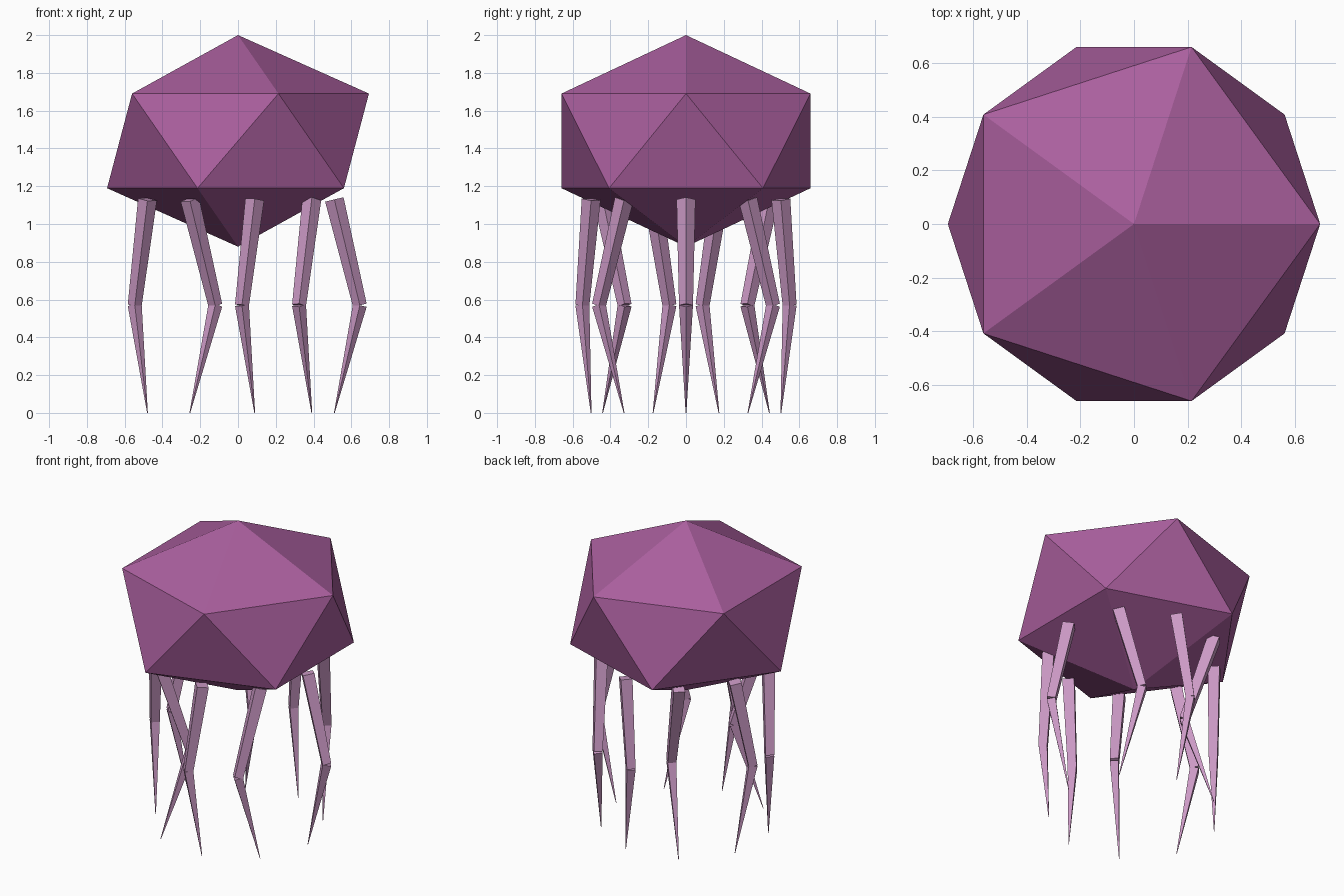
import bpy
import bmesh
from math import cos, sin, tau
from mathutils import Matrix, Vector

cube = bpy.data.objects.get("Cube")
if cube:
    bpy.data.objects.remove(cube, do_unlink=True)


def make_material(name, color):
    mat = bpy.data.materials.new(name)
    mat.use_nodes = True
    mat.diffuse_color = color
    mat.node_tree.nodes["Principled BSDF"].inputs["Base Color"].default_value = color
    return mat


def make_object(name, bm, mat):
    mesh = bpy.data.meshes.new(name)
    bm.to_mesh(mesh)
    bm.free()
    mesh.materials.append(mat)
    obj = bpy.data.objects.new(name, mesh)
    bpy.context.collection.objects.link(obj)
    return obj


def add_segment(bm, start, end, r_start, r_end):
    """Four-sided tapered prism between two points."""
    axis = end - start
    turn = Vector((0, 0, -1)).rotation_difference(axis).to_matrix().to_4x4()
    # the prism hangs downwards, so its upper end is the start
    matrix = Matrix.Translation((start + end) / 2) @ turn
    bmesh.ops.create_cone(bm, cap_ends=True, segments=4, radius1=r_end,
                          radius2=r_start, depth=axis.length, matrix=matrix)


purple = make_material("bell purple", (0.40, 0.114, 0.34, 1))
pink = make_material("tentacle pink", (0.60, 0.32, 0.56, 1))

# Bell: a flattened icosahedron
bm = bmesh.new()
bell_shape = Matrix.Translation((0, 0, 1.44)) @ Matrix.Diagonal((0.775, 0.775, 0.56, 1))
bmesh.ops.create_icosphere(bm, subdivisions=1, radius=1, matrix=bell_shape)
make_object("bell", bm, purple)

# Tentacles: a ring of nine, each bent at the knee in its own direction
COUNT = 9
RING = 0.51
BEND = 0.135
for i in range(COUNT):
    a = tau * i / COUNT
    foot = Vector((RING * cos(a), RING * sin(a), 0))
    top = foot + Vector((0, 0, 1.13))
    knee = foot + Vector((BEND * cos(3 * a), BEND * sin(2 * a), 0.57))
    bm = bmesh.new()
    add_segment(bm, top, knee, 0.05, 0.037)
    add_segment(bm, knee, foot, 0.037, 0.002)
    make_object(f"tentacle_{i + 1}", bm, pink)
